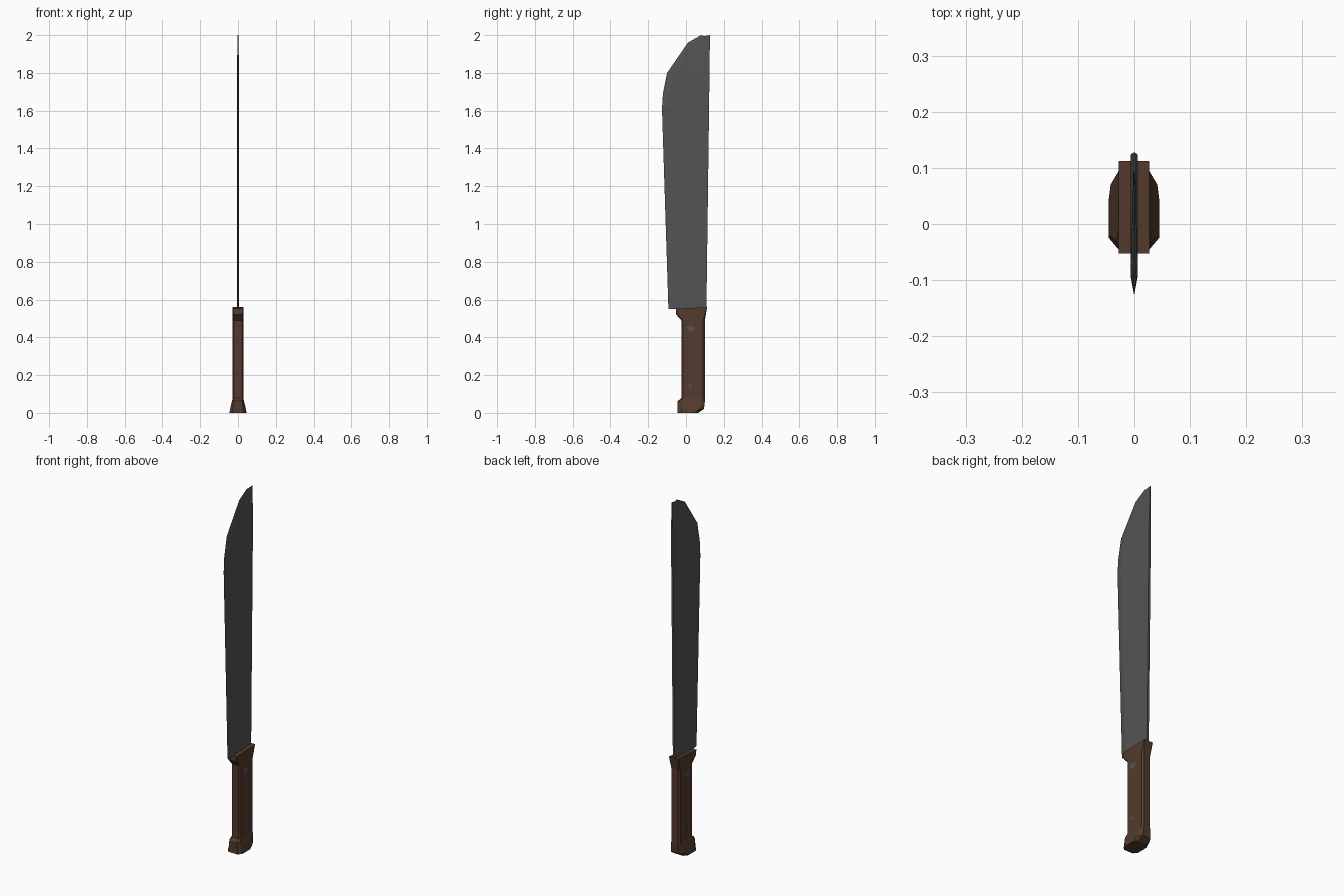
import bpy, bmesh

if "Cube" in bpy.data.objects:
    bpy.data.objects.remove(bpy.data.objects["Cube"])


def material(name, color):
    m = bpy.data.materials.new(name)
    m.diffuse_color = (*color, 1)
    m.use_nodes = True
    m.node_tree.nodes["Principled BSDF"].inputs["Base Color"].default_value = m.diffuse_color
    return m


steel = material("dark_steel", (0.088, 0.088, 0.088))
wood = material("brown_wood", (0.088, 0.043, 0.026))


def loft(name, rings, mat):
    """Join matching rings of points into a closed solid."""
    bm = bmesh.new()
    rows = [[bm.verts.new(p) for p in ring] for ring in rings]
    n = len(rows[0])
    for a, b in zip(rows, rows[1:]):
        for i in range(n):
            j = (i + 1) % n
            bm.faces.new((a[i], a[j], b[j], b[i]))
    bm.faces.new(rows[0])
    bm.faces.new(rows[-1])
    bmesh.ops.remove_doubles(bm, verts=bm.verts, dist=0.0002)
    bmesh.ops.recalc_face_normals(bm, faces=bm.faces)
    me = bpy.data.meshes.new(name)
    bm.to_mesh(me)
    bm.free()
    me.materials.append(mat)
    ob = bpy.data.objects.new(name, me)
    bpy.context.collection.objects.link(ob)
    return ob


# Blade: cutting edge, bevel line and spine (y, z), then half thickness
blade_rows = [
    ((-0.093, 0.55), (-0.062, 0.55), (0.108, 0.55), 0.006),
    ((-0.127, 1.61), (-0.095, 1.61), (0.122, 1.61), 0.006),
    ((-0.122, 1.69), (-0.090, 1.68), (0.123, 1.69), 0.006),
    ((-0.100, 1.80), (-0.070, 1.785), (0.124, 1.80), 0.006),
    ((0.010, 1.96), (0.028, 1.94), (0.126, 1.94), 0.003),
    ((0.080, 2.00), (0.095, 1.995), (0.127, 2.00), 0.0015),
]
loft("blade", [[(0, *e), (h, *b), (h, *s), (-h, *s), (-h, *b)]
               for e, b, s, h in blade_rows], steel)


# Handle: chamfered rectangles stacked from flared butt to guard
def section(z, y0, y1, hx, cx, cy, tilt=0.0):
    half = [(hx - cx, y0), (hx, y0 + cy), (hx, y1 - cy), (hx - cx, y1)]
    pts = half + [(-x, y) for x, y in reversed(half)]
    return [(x, y, z + tilt * y) for x, y in pts]


loft("handle", [
    section(0.00, -0.045, 0.065, 0.045, 0.017, 0.020),
    section(0.02, -0.045, 0.095, 0.042, 0.015, 0.025),
    section(0.062, -0.045, 0.100, 0.032, 0.010, 0.014),
    section(0.078, -0.025, 0.100, 0.028, 0.008, 0.010),
    section(0.49, -0.025, 0.100, 0.028, 0.008, 0.010),
    section(0.522, -0.053, 0.105, 0.028, 0.004, 0.005),
    section(0.554, -0.053, 0.112, 0.028, 0.001, 0.001, 0.05),
], wood)

# Rivets: small flat plates on both sides of the grip
rivets = {
    "upper_rivet": [(0.005, 0.461), (0.046, 0.461), (0.046, 0.447),
                    (0.026, 0.426), (0.005, 0.447)],
    "lower_rivet": [(0.006, 0.143), (0.030, 0.130), (0.030, 0.157)],
}
for name, outline in rivets.items():
    for side, s in (("right", 1), ("left", -1)):
        loft(f"{name}_{side}", [[(s * x, y, z) for y, z in outline]
                                for x in (0.0265, 0.0288)], steel)
